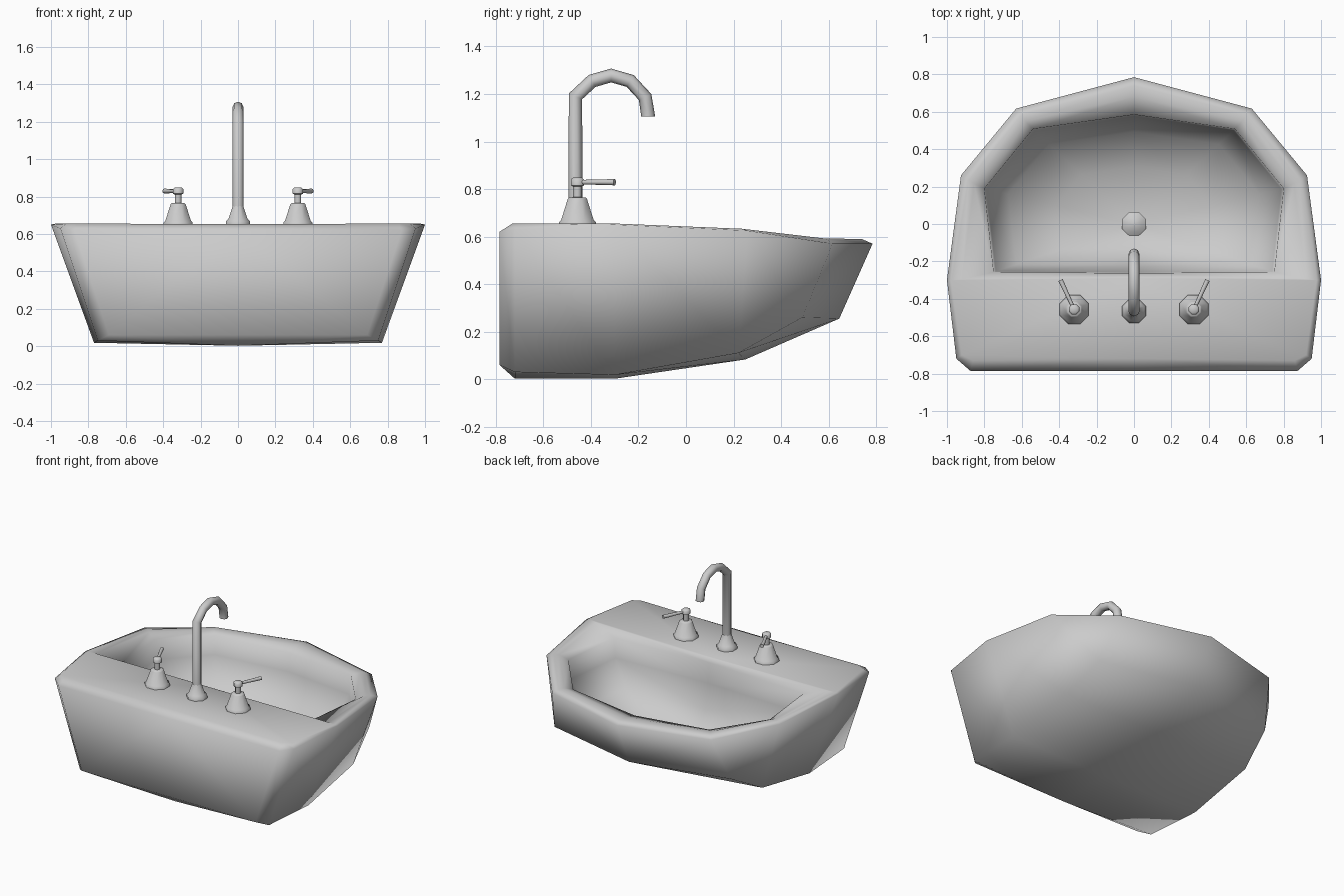
import bpy, bmesh, math

if "Cube" in bpy.data.objects:
    bpy.data.objects.remove(bpy.data.objects["Cube"])

def finish(name, bm, angle=None):
    bmesh.ops.recalc_face_normals(bm, faces=bm.faces[:])
    me = bpy.data.meshes.new(name)
    bm.to_mesh(me)
    bm.free()
    ob = bpy.data.objects.new(name, me)
    bpy.context.collection.objects.link(ob)
    for p in me.polygons:
        p.use_smooth = True
    if angle:
        bpy.ops.object.select_all(action='DESELECT')
        bpy.context.view_layer.objects.active = ob
        ob.select_set(True)
        bpy.ops.object.shade_smooth_by_angle(angle=math.radians(angle))
    return ob

# Basin half rings, running from front centre round the side to the back centre
outer = [(0, .785, .57), (.63, .617, .57), (.925, .26, .625), (1, -.3, .65),
         (.95, -.72, .63), (.875, -.785, .62), (0, -.785, .62)]
top = [(0, .74, .59), (.6, .585, .592), (.885, .235, .633), (.975, -.3, .655),
       (.92, -.70, .655), (.86, -.73, .655), (0, -.72, .653)]
lower = [(0, .645, .255), (.7, .49, .26), (.76, .22, .11), (.77, -.3, .018),
         (.75, -.72, .03), (.69, -.785, .06), (0, -.785, .06)]
keel = [lower[0], lower[0], (0, .25, .083), (0, -.3, .002), (0, -.72, .002), lower[6], lower[6]]
deck_edge = (0, -.29, .648)
rim = top[:4] + [deck_edge]
inner_rim = [(0, .68, .59), (.58, .55, .592), (.855, .215, .63), (.92, -.295, .65), (0, -.28, .643)]
crease = [(0, .585, .565), (.54, .508, .578), (.8, .19, .6), (.75, -.258, .6), (0, -.262, .62)]

def bowl_ring(s, t, floor=.13):
    return [(x * s, y * s, z + (floor - z) * t) for x, y, z in crease]

bm = bmesh.new()
verts = {}

def vert(p, side):
    k = (round(p[0] * side, 4), round(p[1], 4), round(p[2], 4))
    if k not in verts:
        verts[k] = bm.verts.new(k)
    return verts[k]

def face(points, side):
    vs = list(dict.fromkeys(vert(p, side) for p in points))
    if len(vs) > 2:
        bm.faces.new(vs)

bowl = [bowl_ring(*st) for st in ((.985, .3), (.84, .66), (.52, .9), (0, 1))]
strips = [(keel, lower), (lower, outer), (outer, top), (rim, inner_rim), (inner_rim, crease)]
strips += list(zip([crease] + bowl[:-1], bowl))
for side in (1, -1):
    for a, b in strips:
        for i in range(len(a) - 1):
            face((a[i], a[i + 1], b[i + 1], b[i]), side)
    face(top[3:] + [deck_edge], side)
finish("basin", bm)

# Turned parts: profile of (radius, height) spun in eight sides
def turned(name, profile, x, y):
    bm = bmesh.new()
    rings = [[bm.verts.new((x + r * math.cos(math.tau * (k + .5) / 8),
                            y + r * math.sin(math.tau * (k + .5) / 8), z))
              for k in range(8)] for r, z in profile]
    for a, b in zip(rings, rings[1:]):
        for k in range(8):
            bm.faces.new((a[k], a[(k + 1) % 8], b[(k + 1) % 8], b[k]))
    bm.faces.new(rings[0])
    bm.faces.new(rings[-1])
    return finish(name, bm, 50)

# Round tubes along a path of (x, y, z, radius factor)
def tube(name, path, radius):
    cu = bpy.data.curves.new(name, 'CURVE')
    cu.dimensions = '3D'
    cu.bevel_depth = radius
    cu.bevel_resolution = 2
    cu.use_fill_caps = True
    sp = cu.splines.new('POLY')
    sp.points.add(len(path) - 1)
    for pt, (x, y, z, f) in zip(sp.points, path):
        pt.co = (x, y, z, 1)
        pt.radius = f
    ob = bpy.data.objects.new(name, cu)
    bpy.context.collection.objects.link(ob)
    bpy.ops.object.select_all(action='DESELECT')
    bpy.context.view_layer.objects.active = ob
    ob.select_set(True)
    bpy.ops.object.convert(target='MESH')
    bpy.ops.object.shade_smooth_by_angle(angle=math.radians(50))

# Faucet
turned("faucet_base", [(.069, .645), (.069, .667), (.055, .68), (.03, .75)], 0, -.465)
spout = [(-.465, .66), (-.465, 1.19), (-.395, 1.255), (-.315, 1.278),
         (-.235, 1.255), (-.172, 1.187), (-.16, 1.112), (-.16, 1.105)]
tube("spout", [(0, y, z, 1.05 if i < 2 else 1) for i, (y, z) in enumerate(spout)], .029)

# Handles with levers
for side, label in ((-1, "left"), (1, "right")):
    x, y = .32 * side, -.457
    turned(label + "_handle_base", [(.084, .645), (.084, .66), (.074, .67), (.044, .758), (.038, .764), (.019, .766),
                                    (.019, .81), (.03, .815), (.03, .84), (.02, .848)], x, y)
    tube(label + "_lever", [(x, y, .829, .8), (x + .035 * side, y + .075, .829, .9),
                            (x + .073 * side, y + .157, .829, 1.1)], .012)

# Drain
turned("drain", [(.068, .12), (.068, .15), (.045, .165), (.01, .175)], 0, 0)
